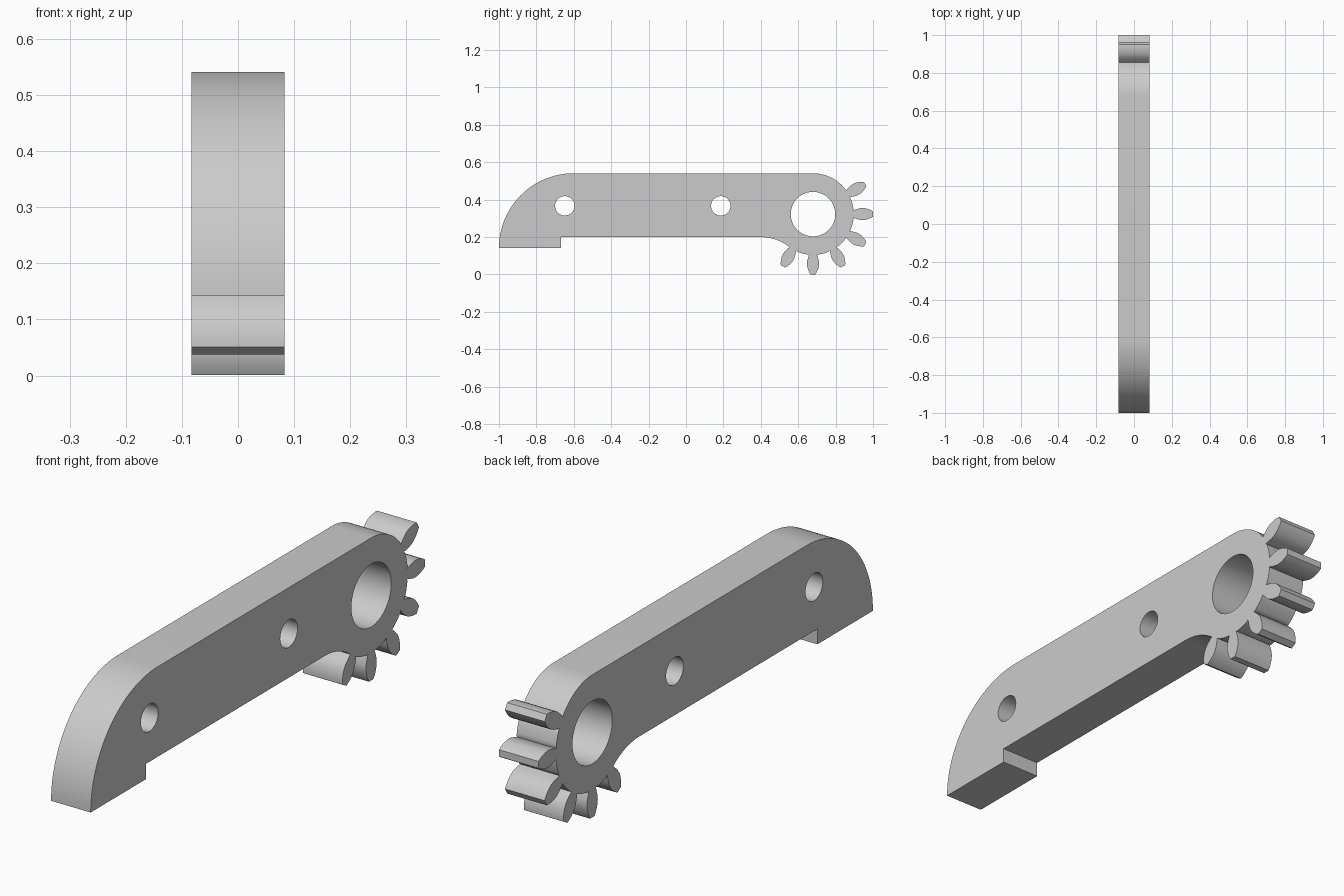
import bpy, bmesh
from math import sin, cos, pi, radians

cube = bpy.data.objects.get("Cube")
if cube:
    bpy.data.objects.remove(cube)

HALF_WIDTH = 0.083
TOP, UNDERSIDE, TOE = 0.541, 0.2, 0.142
HUB = (0.679, 0.323)
ROOT = 0.218
# Half of one gear tooth: (distance from hub centre, half thickness)
TOOTH = [(0.214, 0.02), (0.232, 0.026), (0.25, 0.031), (0.265, 0.0325),
         (0.28, 0.031), (0.297, 0.026), (0.311, 0.02), (0.322, 0.013)]


def arc(center, radius, start, end, steps):
    """Points on an arc, angles in degrees."""
    angles = [radians(start + (end - start) * i / steps) for i in range(steps + 1)]
    return [(center[0] + radius * cos(a), center[1] + radius * sin(a)) for a in angles]


def tooth(angle):
    """Tooth outline, walked clockwise around the hub."""
    c, s = cos(radians(angle)), sin(radians(angle))
    side = [(r, w) for r, w in TOOTH] + [(r, -w) for r, w in reversed(TOOTH)]
    return [(HUB[0] + r * c - w * s, HUB[1] + r * s + w * c) for r, w in side]


# Arm outline: rounded nose, top edge, then the toothed hub
nose = TOP - TOE
outline = arc((nose - 1, TOE), nose, 180, 90, 32)
outline += arc(HUB, ROOT, 90, 36, 16)
for angle in range(30, -121, -30):
    outline += tooth(angle)
    if angle > -120:
        outline += arc(HUB, ROOT, angle - 7, angle - 23, 5)

# Fillet under the hub, underside and stepped toe
outline += arc((0.4, UNDERSIDE - 0.25), 0.25, 53, 90, 12)
outline += [(-0.668, UNDERSIDE), (-0.668, TOE)]

# Pivot bore and two pin holes
holes = [arc(HUB, 0.119, 0, 354, 59)]
holes += [arc((y, 0.367), 0.052, 0, 350, 35) for y in (-0.648, 0.186)]

# Filled profile extruded across the width
curve = bpy.data.curves.new("geared_arm_profile", "CURVE")
curve.dimensions = "2D"
curve.fill_mode = "BOTH"
curve.extrude = HALF_WIDTH
for loop in [outline] + holes:
    spline = curve.splines.new("POLY")
    spline.points.add(len(loop) - 1)
    for point, (u, v) in zip(spline.points, loop):
        point.co = (u, v, 0, 1)
    spline.use_cyclic_u = True

arm = bpy.data.objects.new("geared_arm", curve)
bpy.context.collection.objects.link(arm)
arm.rotation_euler = (pi / 2, 0, pi / 2)
bpy.ops.object.select_all(action="DESELECT")
arm.select_set(True)
bpy.context.view_layer.objects.active = arm
bpy.ops.object.convert(target="MESH")
bpy.ops.object.transform_apply(location=False, rotation=True, scale=False)

# Weld the caps to the walls
bm = bmesh.new()
bm.from_mesh(arm.data)
bmesh.ops.remove_doubles(bm, verts=bm.verts, dist=0.0002)
bmesh.ops.recalc_face_normals(bm, faces=bm.faces)
bm.to_mesh(arm.data)
bm.free()
bpy.ops.object.shade_smooth_by_angle(angle=radians(30))

# Plain grey finish
grey = bpy.data.materials.new("light_grey")
grey.use_nodes = True
color = (0.6, 0.6, 0.6, 1)
grey.diffuse_color = color
grey.node_tree.nodes["Principled BSDF"].inputs["Base Color"].default_value = color
arm.data.materials.clear()
arm.data.materials.append(grey)
